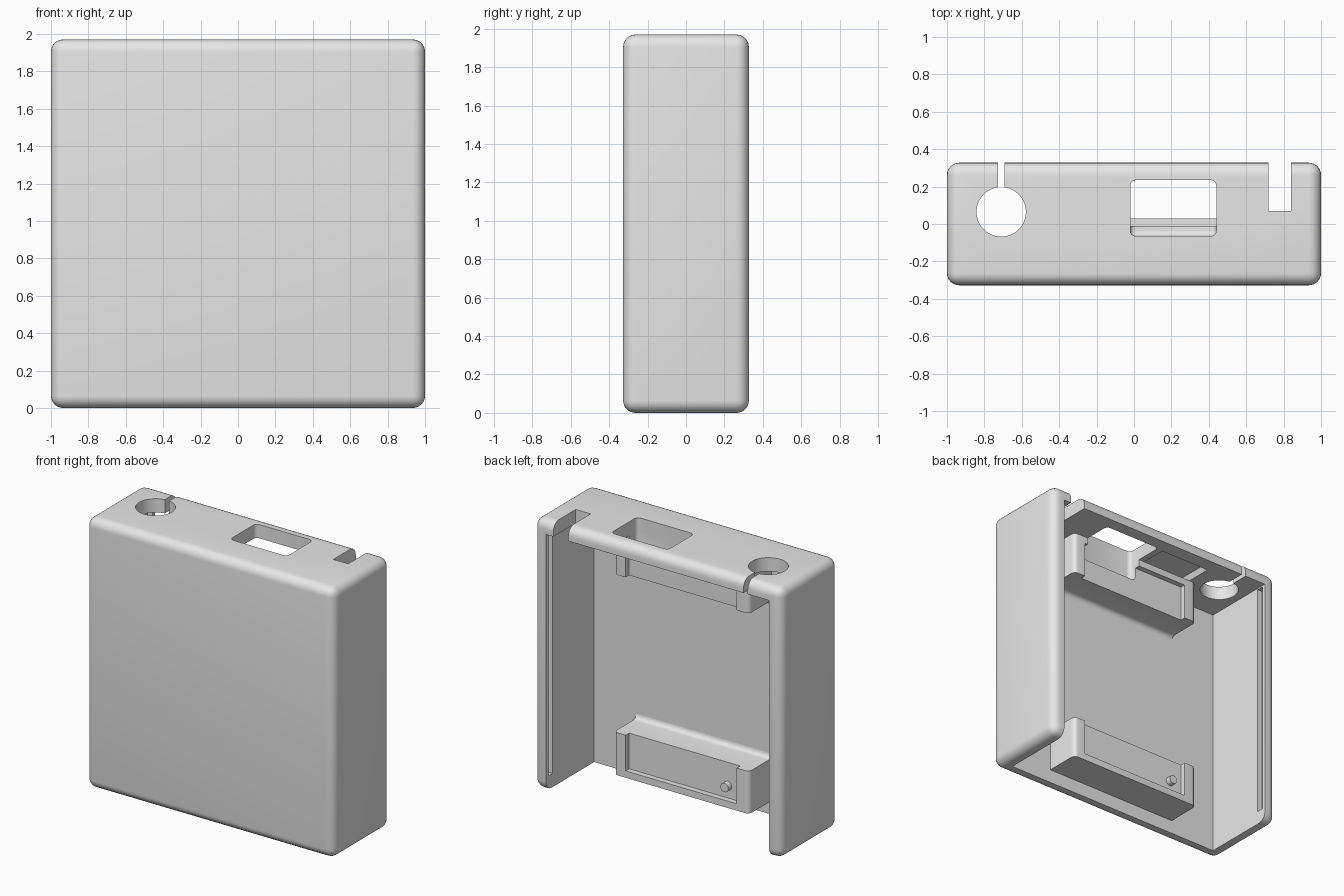
import bpy, bmesh, math
from mathutils import Vector

default = bpy.data.objects.get("Cube")
if default:
    bpy.data.objects.remove(default, do_unlink=True)

# Overall sizes
W, D, H = 2.0, 0.655, 1.97
WALL = 0.1
FRONT_IN = -D / 2 + WALL
BRACKET_BACK = 0.03

grey = bpy.data.materials.new("light_grey_plastic")
grey.use_nodes = True
grey.diffuse_color = (0.8, 0.8, 0.8, 1)
grey.node_tree.nodes["Principled BSDF"].inputs["Base Color"].default_value = (0.8, 0.8, 0.8, 1)


def finish(name, bm):
    bmesh.ops.recalc_face_normals(bm, faces=bm.faces)
    mesh = bpy.data.meshes.new(name)
    bm.to_mesh(mesh)
    bm.free()
    mesh.materials.append(grey)
    obj = bpy.data.objects.new(name, mesh)
    bpy.context.scene.collection.objects.link(obj)
    return obj


def box(name, lo, hi, radius=0, segments=4, vertical_only=False):
    """Box between two corners, with optionally rounded edges."""
    lo, hi = Vector(lo), Vector(hi)
    bm = bmesh.new()
    bmesh.ops.create_cube(bm, size=1)
    for v in bm.verts:
        v.co = Vector((lo[i] + (v.co[i] + 0.5) * (hi[i] - lo[i]) for i in range(3)))
    if radius:
        edges = [e for e in bm.edges if not vertical_only
                 or abs(e.verts[0].co.z - e.verts[1].co.z) > 0.01]
        bmesh.ops.bevel(bm, geom=edges, offset=radius, segments=segments,
                        profile=0.5, affect='EDGES')
    return finish(name, bm)


def cylinder(name, center, radius, depth, axis='Z', sides=48):
    bm = bmesh.new()
    bmesh.ops.create_cone(bm, cap_ends=True, segments=sides, radius1=radius,
                          radius2=radius, depth=depth)
    obj = finish(name, bm)
    if axis == 'Y':
        obj.rotation_euler.x = math.pi / 2
    obj.location = center
    return obj


def activate(obj):
    bpy.ops.object.select_all(action='DESELECT')
    obj.select_set(True)
    bpy.context.view_layer.objects.active = obj


def cut(target, *cutters):
    """Subtract each cutter from the target and discard it."""
    activate(target)
    for c in cutters:
        c.hide_render = True
        mod = target.modifiers.new("cut", 'BOOLEAN')
        mod.operation = 'DIFFERENCE'
        mod.solver = 'EXACT'
        mod.object = c
        bpy.ops.object.modifier_apply(modifier=mod.name)
        bpy.data.objects.remove(c, do_unlink=True)


def smooth(obj):
    activate(obj)
    bpy.ops.object.shade_smooth_by_angle(angle=math.radians(32))


def window_cutter():
    return box("window_cutter", (-0.02, -0.065, 1.72), (0.44, 0.235, 2.1), 0.03)


# Shell: rounded box, open at the back and the bottom
shell = box("case_shell", (-W / 2, -D / 2, 0), (W / 2, D / 2, H), 0.065, 6)
cut(shell, box("cavity", (-0.9, FRONT_IN, -1), (0.9, 1, H - WALL)))

# Lid grooves inside the two side walls
for s in (-1, 1):
    x0, x1 = sorted((s * 0.8, s * 0.94))
    cut(shell, box("groove", (x0, 0.25, WALL), (x1, 0.3, H - WALL - 0.01)))

# Openings through the top: cable hole and slit, window, notch
cut(shell,
    cylinder("cable_hole", (-0.71, 0.065, H), 0.132, 0.6),
    box("cable_slit", (-0.727, 0.15, 1.7), (-0.693, 0.5, 2.2)),
    window_cutter(),
    box("notch", (0.72, 0.07, 1.7), (0.84, 0.5, 2.2)))

# Shallow sloped pocket under the top, beside the window
bm = bmesh.new()
bmesh.ops.create_cube(bm, size=1)
for v in bm.verts:
    k = 0.8 if v.co.z > 0 else 1.0
    v.co = Vector((-0.27 + v.co.x * 0.46 * k, 0.09 + v.co.y * 0.3 * k, 1.86 + v.co.z * 0.1))
cut(shell, finish("pocket", bm))
smooth(shell)


def bracket(name, flip):
    """Ledge on the front wall with a fillet and a recess open on its inner side."""
    top, fillet = 0.41, 0.035
    back = FRONT_IN - 0.02
    profile = [(back, WALL), (BRACKET_BACK, WALL), (BRACKET_BACK, top)]
    for i in range(6):
        a = math.pi / 2 * i / 5
        profile.append((FRONT_IN + fillet * (1 - math.sin(a)), top + fillet * (1 - math.cos(a))))
    profile.append((back, top + fillet))
    bm = bmesh.new()
    face = bm.faces.new([bm.verts.new((-0.53, y, z)) for y, z in profile])
    ext = bmesh.ops.extrude_face_region(bm, geom=[face])
    verts = [g for g in ext["geom"] if isinstance(g, bmesh.types.BMVert)]
    bmesh.ops.translate(bm, verts=verts, vec=(1.09, 0, 0))
    # Round the two upright outer edges
    edges = [e for e in bm.edges
             if all(abs(v.co.y - BRACKET_BACK) < 1e-4 for v in e.verts)
             and abs(e.verts[0].co.z - e.verts[1].co.z) > 0.1]
    bmesh.ops.bevel(bm, geom=edges, offset=0.035, segments=5, profile=0.5, affect='EDGES')
    if flip:
        for v in bm.verts:
            v.co.z = H - v.co.z
    obj = finish(name, bm)
    z0, z1 = (0.15, 0.6) if not flip else (H - 0.6, H - 0.15)
    cut(obj, box("recess", (-0.43, BRACKET_BACK - 0.04, z0), (0.465, 0.2, z1)))
    return obj


lower_bracket = bracket("lower_bracket", False)
upper_bracket = bracket("upper_bracket", True)
cut(upper_bracket, window_cutter())
smooth(lower_bracket)
smooth(upper_bracket)

# Locating peg in the lower recess
peg = cylinder("locating_peg", (-0.33, 0.005, 0.24), 0.032, 0.05, 'Y', 24)
smooth(peg)
